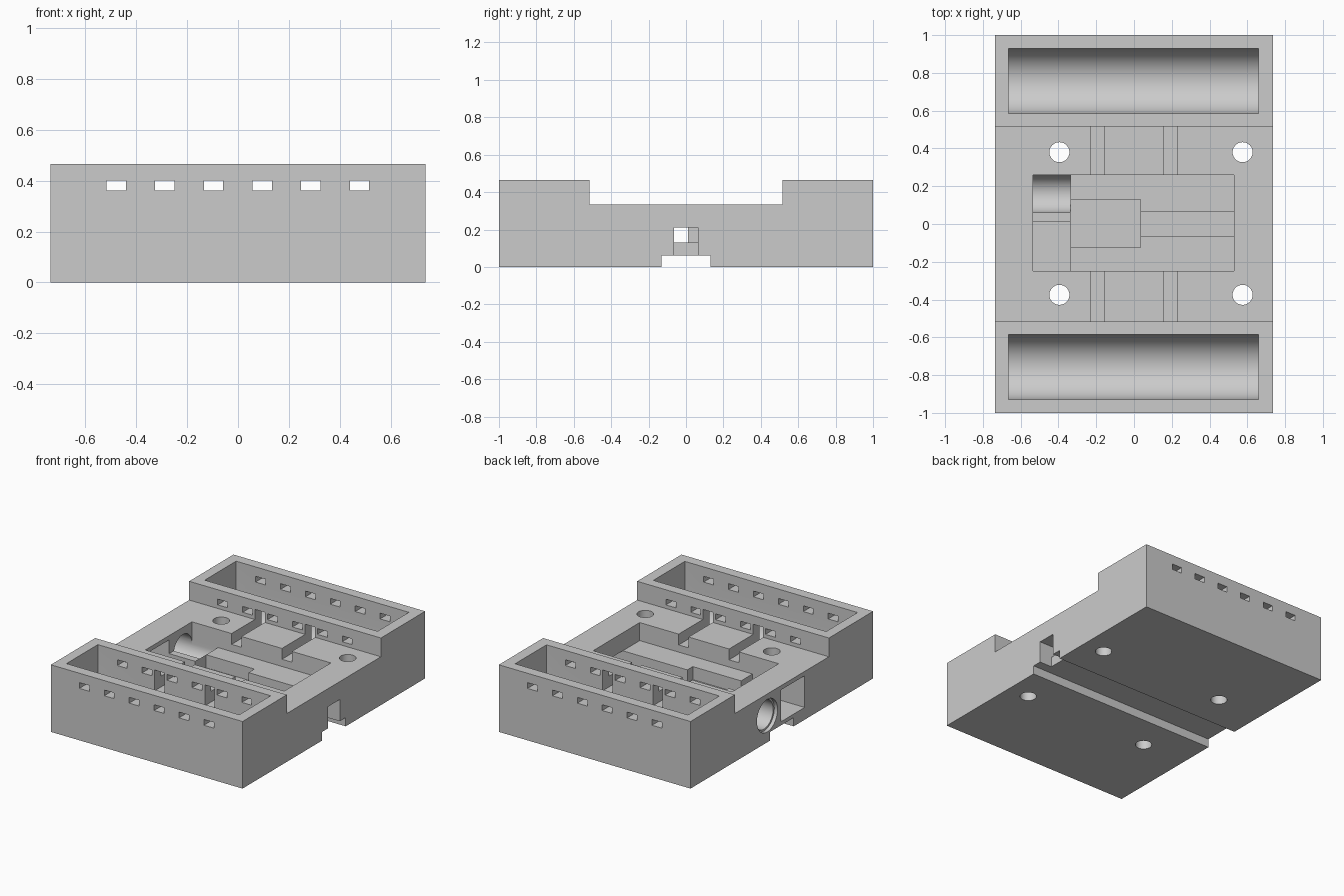
import bpy, bmesh
from math import cos, sin, pi
from mathutils import Vector

if "Cube" in bpy.data.objects:
    bpy.data.objects.remove(bpy.data.objects["Cube"])

grey = bpy.data.materials.new("plain grey")
grey.use_nodes = True
grey.diffuse_color = (0.6, 0.6, 0.6, 1)
grey.node_tree.nodes["Principled BSDF"].inputs["Base Color"].default_value = (0.6, 0.6, 0.6, 1)


def prism(name, points, depth):
    """Extrude a closed outline along a depth vector."""
    bm = bmesh.new()
    face = bm.faces.new([bm.verts.new(p) for p in points])
    ext = bmesh.ops.extrude_face_region(bm, geom=[face])["geom"]
    bmesh.ops.translate(bm, vec=Vector(depth), verts=[v for v in ext if isinstance(v, bmesh.types.BMVert)])
    bmesh.ops.recalc_face_normals(bm, faces=bm.faces[:])
    mesh = bpy.data.meshes.new(name)
    bm.to_mesh(mesh)
    bm.free()
    mesh.materials.append(grey)
    ob = bpy.data.objects.new(name, mesh)
    bpy.context.collection.objects.link(ob)
    return ob


def cut(points, depth):
    """Subtract an extruded outline from the body."""
    cutter = prism("cutter", points, depth)
    cutter.hide_render = True
    mod = body.modifiers.new("cut", "BOOLEAN")
    mod.operation = "DIFFERENCE"
    mod.solver = "EXACT"
    mod.object = cutter
    bpy.context.view_layer.objects.active = body
    bpy.ops.object.modifier_apply(modifier=mod.name)
    bpy.data.objects.remove(cutter)


def cut_box(x0, x1, y0, y1, z0, z1):
    cut([(x0, y0, z0), (x1, y0, z0), (x1, y1, z0), (x0, y1, z0)], (0, 0, z1 - z0))


def cut_trough(x0, x1, y, z, r, top):
    """Half-round trough along x with straight walls up to top."""
    n = 32
    arc = [(x0, y + r * cos(pi + pi * i / n), z + r * sin(pi + pi * i / n)) for i in range(n + 1)]
    cut(arc + [(x0, y + r, top), (x0, y - r, top)], (x1 - x0, 0, 0))


def ring(n, r):
    return [(r * cos(2 * pi * i / n), r * sin(2 * pi * i / n)) for i in range(n)]


# Body with raised ends and a channel along the underside
half = [(0.13, 0.06), (0.13, 0), (1, 0), (1, 0.465), (0.515, 0.465), (0.515, 0.335)]
outline = half + [(-y, z) for y, z in reversed(half)]
body = prism("holder_body", [(-0.735, y, z) for y, z in outline], (1.47, 0, 0))

# Two long round-bottomed trays
for y in (-0.757, 0.757):
    cut_trough(-0.665, 0.66, y, 0.235, 0.172, 0.6)

# Central pocket, its deeper well and left bay
cut_box(-0.535, 0.53, -0.25, 0.26, 0.21, 0.6)
cut_box(-0.335, 0.035, -0.125, 0.13, 0.12, 0.3)
cut_box(-0.535, -0.335, -0.25, 0.01, 0.085, 0.3)

# Cable channel and its exit in the +x wall
cut_box(0.03, 0.9, -0.065, 0.065, 0.13, 0.21)
cut_box(0.64, 0.9, -0.065, 0.065, 0.03, 0.21)

# Round socket trough, its wall opening and counterbore
cut_trough(-0.535, -0.335, 0.16, 0.185, 0.1, 0.3)
cut([(-0.9, 0.16 + a, 0.185 + b) for a, b in ring(48, 0.1)], (0.4, 0, 0))
cut([(-0.9, 0.16 + a, 0.185 + b) for a, b in ring(48, 0.113)], (0.19, 0, 0))

# Rectangular opening in the -x wall
cut_box(-0.9, -0.5, -0.25, 0.01, 0.085, 0.305)

# Wire notches from the pocket into the trays
for x in (-0.193, 0.193):
    cut_box(x - 0.038, x + 0.038, -0.63, 0.63, 0.26, 0.405)

# Strap slots through every long wall
for i in range(6):
    x = -0.478 + i * 0.191
    cut_box(x - 0.038, x + 0.038, -1.2, 1.2, 0.36, 0.4)

# Screw holes
for x in (-0.395, 0.575):
    for y in (-0.375, 0.38):
        cut([(x + a, y + b, -0.1) for a, b in ring(40, 0.053)], (0, 0, 0.7))

bpy.ops.object.select_all(action="DESELECT")
body.select_set(True)
bpy.context.view_layer.objects.active = body
bpy.ops.object.shade_smooth_by_angle(angle=0.5)
